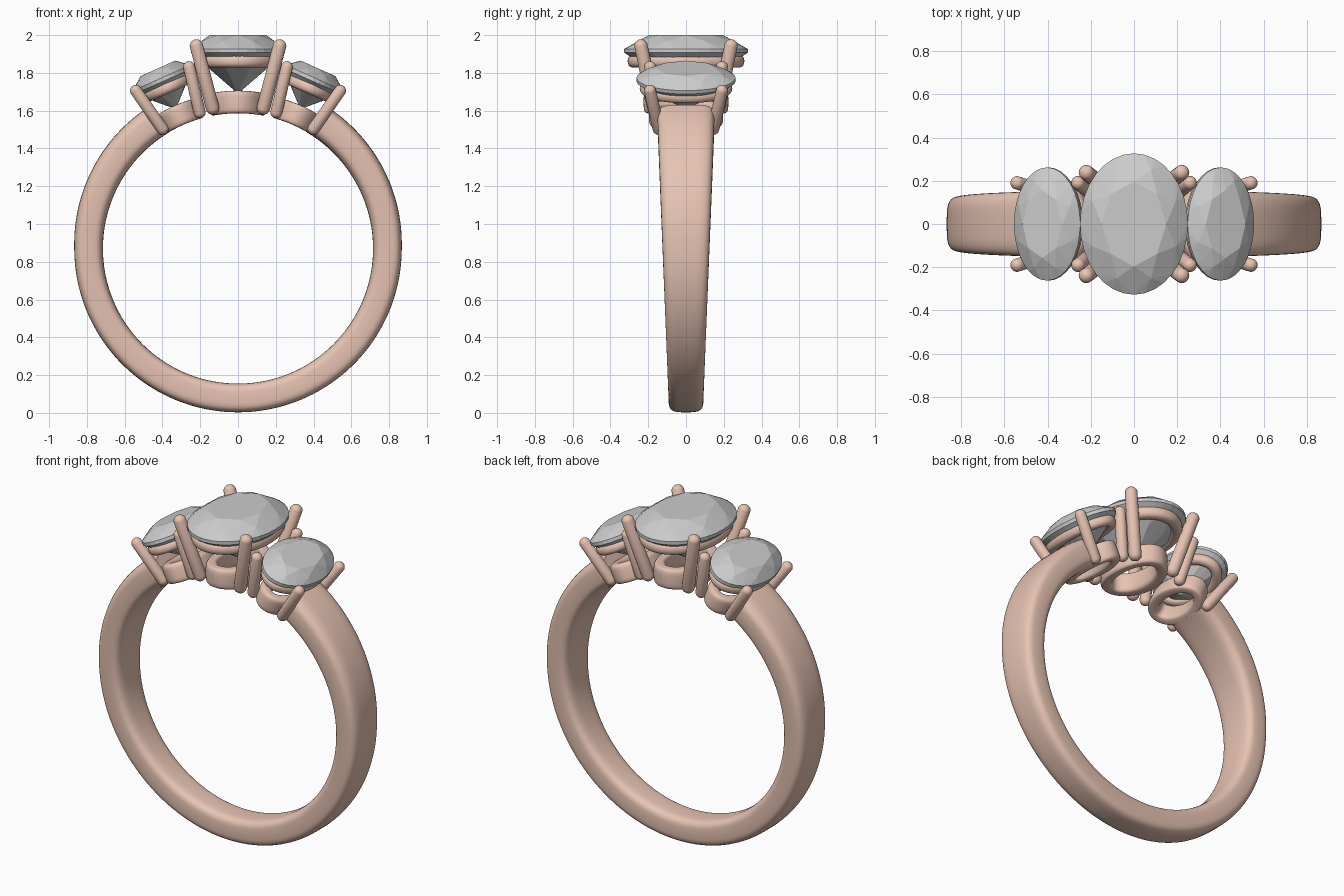
import bpy, bmesh
from math import sin, cos, pi, sqrt, radians
from mathutils import Matrix, Vector

if "Cube" in bpy.data.objects:
    bpy.data.objects.remove(bpy.data.objects["Cube"])

CZ, RI = 0.87, 0.715          # finger hole centre height and radius
gold = bpy.data.materials.new("rose_metal")
gold.diffuse_color = (0.8, 0.55, 0.45, 1)
gold.use_nodes = True
gold.node_tree.nodes["Principled BSDF"].inputs["Base Color"].default_value = gold.diffuse_color


def add(name, bm, mat=None, frame=None, smooth=True):
    bmesh.ops.recalc_face_normals(bm, faces=bm.faces)
    me = bpy.data.meshes.new(name)
    bm.to_mesh(me)
    bm.free()
    ob = bpy.data.objects.new(name, me)
    bpy.context.collection.objects.link(ob)
    if frame:
        ob.matrix_world = frame
    if mat:
        me.materials.append(mat)
    if smooth:
        for p in me.polygons:
            p.use_smooth = True
    return ob


def squircle(w, h, n, k=32):
    """Rounded-box profile: half sizes w, h and exponent n."""
    s = lambda v: (abs(v) ** (2 / n)) * (1 if v >= 0 else -1)
    return [(w * s(cos(2 * pi * i / k)), h * s(sin(2 * pi * i / k))) for i in range(k)]


def loft(sections, closed):
    """Skin a list of equal closed point loops."""
    bm = bmesh.new()
    rows = [[bm.verts.new(p) for p in s] for s in sections]
    n, k = len(rows), len(rows[0])
    for i in range(n if closed else n - 1):
        a, b = rows[i], rows[(i + 1) % n]
        for j in range(k):
            bm.faces.new((a[j], a[(j + 1) % k], b[(j + 1) % k], b[j]))
    if not closed:
        bm.faces.new(rows[0])
        bm.faces.new(rows[-1])
    return bm


def oval_ring(name, frame, a, b, h, prof, bend):
    """Oval ring at radial height h; bend makes it follow the finger curve."""
    secs = []
    for i in range(64):
        t = 2 * pi * i / 64
        secs.append([((a + u) * cos(t), (b + u) * sin(t),
                      h + v - bend * ((a + u) * cos(t)) ** 2 / (2 * RI)) for u, v in prof])
    add(name, loft(secs, True), gold, frame)


def prong(name, frame, p, q, r):
    """Round-ended rod from p to q."""
    p, q = Vector(p), Vector(q)
    length = (q - p).length
    bm = bmesh.new()
    bmesh.ops.create_uvsphere(bm, u_segments=20, v_segments=12, radius=r)
    top = [v for v in bm.verts if v.co.z > 0.001 * r]
    bmesh.ops.translate(bm, verts=top, vec=(0, 0, length))
    rot = (q - p).to_track_quat('Z', 'Y').to_matrix().to_4x4()
    bmesh.ops.transform(bm, matrix=Matrix.Translation(p) @ rot, verts=bm.verts)
    add(name, bm, gold, frame)


def gem(name, frame, a, b, h, crown, depth):
    """Oval brilliant: faceted hull of table, crown, girdle, pavilion and culet."""
    tiers = [(8, 0.0, 0.60, crown), (8, 0.5, 0.83, crown * 0.62),
             (32, 0.0, 1.0, 0.012), (32, 0.0, 1.0, -0.008),
             (8, 0.5, 0.60, -depth * 0.46)]
    bm = bmesh.new()
    for n, off, r, z in tiers:
        for i in range(n):
            t = 2 * pi * (i + off) / n
            bm.verts.new((a * r * cos(t), b * r * sin(t), h + z))
    bm.verts.new((0, 0, h - depth))
    bmesh.ops.convex_hull(bm, input=bm.verts)
    add(name, bm, None, frame, smooth=False)


# tapered band, open under the stones
secs = []
for i in range(121):
    t = radians(31 + (360 - 62) * i / 120)
    up = max(0, cos(t))
    ro = 0.867 + 0.024 * up
    half = 0.092 + 0.036 * (1 + cos(t)) * 0.9
    mid, th = (RI + ro) / 2, (ro - RI) / 2
    secs.append([((mid + v) * sin(t), u, CZ + (mid + v) * cos(t))
                 for u, v in squircle(half, th, 3.8, 40)])
band = add("band", loft(secs, False), gold)
bpy.ops.object.select_all(action='DESELECT')
band.select_set(True)
bpy.context.view_layer.objects.active = band
bpy.ops.object.shade_smooth_by_angle(angle=radians(50))

# three settings, each in a frame pointing outward from the finger centre
for label, ang in (("centre", 0), ("right", 24), ("left", -24)):
    frame = Matrix.Translation((0, 0, CZ)) @ Matrix.Rotation(radians(ang), 4, 'Y')
    if ang == 0:
        gem(label + "_stone", frame, 0.25, 0.327, 1.045, 0.085, 0.225)
        oval_ring(label + "_upper_rail", frame, 0.195, 0.275, 0.992, squircle(0.034, 0.034, 2.3, 20), 0)
        oval_ring(label + "_lower_rail", frame, 0.115, 0.19, 0.776, squircle(0.034, 0.06, 4), 1)
        foot, tip, r = (0.135, 0.17, 0.745), (0.22, 0.238, 1.072), 0.036
    else:
        gem(label + "_stone", frame, 0.168, 0.262, 0.978, 0.066, 0.17)
        oval_ring(label + "_upper_rail", frame, 0.122, 0.215, 0.93, squircle(0.03, 0.03, 2.3, 20), 0)
        oval_ring(label + "_lower_rail", frame, 0.09, 0.165, 0.772, squircle(0.032, 0.056, 4), 1)
        foot, tip, r = (0.108, 0.145, 0.742), (0.154, 0.19, 0.982), 0.032
    n = 0
    for sx in (-1, 1):
        for sy in (-1, 1):
            n += 1
            prong(f"{label}_prong_{n}", frame, (foot[0] * sx, foot[1] * sy, foot[2]),
                  (tip[0] * sx, tip[1] * sy, tip[2]), r)
